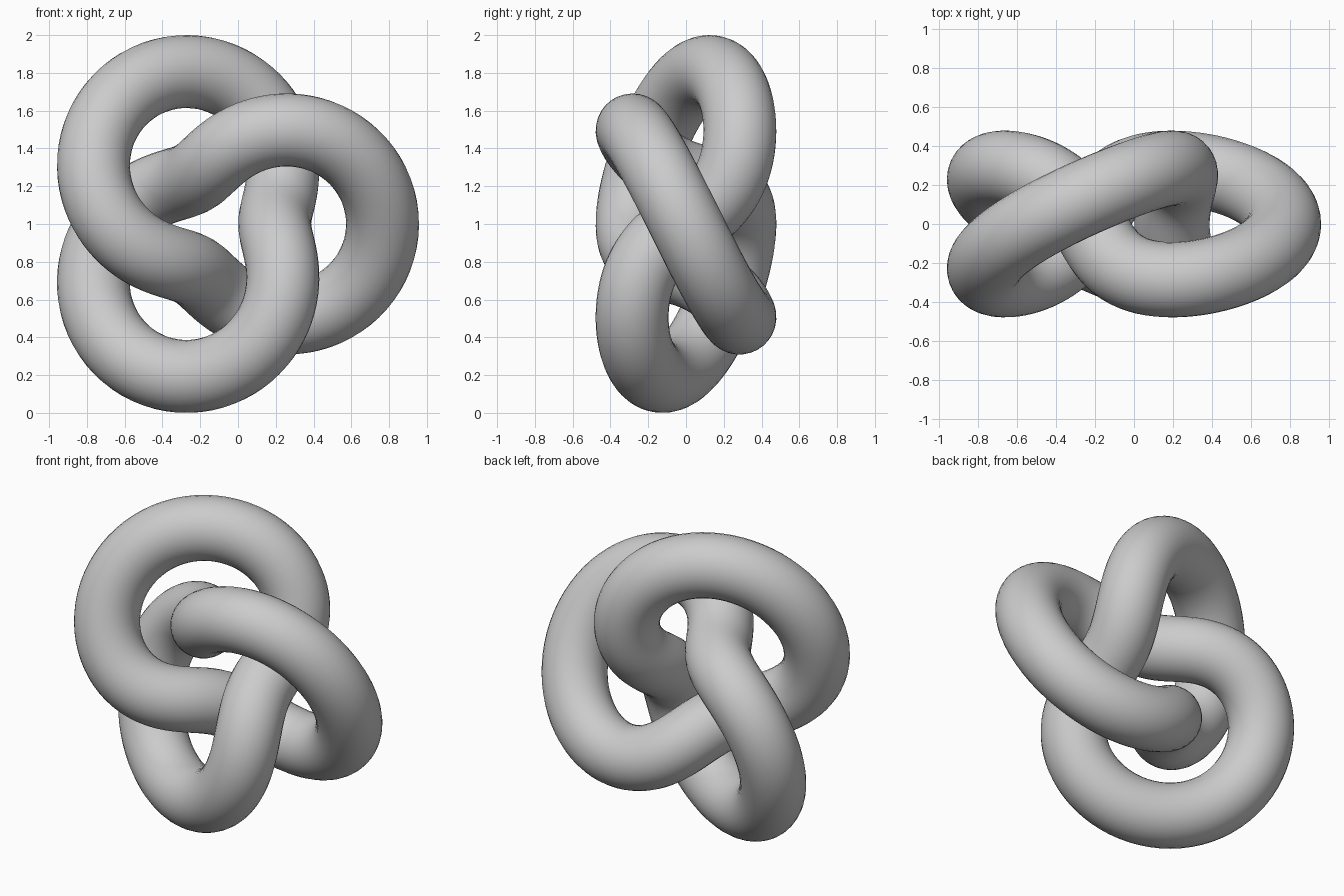
import bpy
from math import sin, cos, pi

default_cube = bpy.data.objects.get("Cube")
if default_cube:
    bpy.data.objects.remove(default_cube, do_unlink=True)

SCALE = 0.2853     # size of one knot unit
TUBE = 0.1932      # tube radius
OFFSET_X = -0.0907  # centres the bounding box
STEPS = 240


def knot_point(t):
    """Trefoil wound on a torus whose axis runs front to back."""
    ring = 2 + cos(3 * t)
    return (OFFSET_X + SCALE * ring * cos(2 * t),
            -SCALE * sin(3 * t),
            1 + SCALE * ring * sin(2 * t))


# Closed centre line with a round bevel
curve = bpy.data.curves.new("trefoil_knot", "CURVE")
curve.dimensions = "3D"
curve.bevel_depth = TUBE
curve.bevel_resolution = 14
spline = curve.splines.new("POLY")
spline.points.add(STEPS - 1)
for i, point in enumerate(spline.points):
    point.co = (*knot_point(2 * pi * i / STEPS), 1)
spline.use_cyclic_u = True

knot = bpy.data.objects.new("trefoil_knot", curve)
bpy.context.collection.objects.link(knot)

# Plain grey material
grey = bpy.data.materials.new("plain_grey")
grey.use_nodes = True
colour = (0.6, 0.6, 0.6, 1)
grey.diffuse_color = colour
grey.node_tree.nodes["Principled BSDF"].inputs["Base Color"].default_value = colour
curve.materials.append(grey)

# Turn the tube into a smooth mesh
bpy.ops.object.select_all(action="DESELECT")
knot.select_set(True)
bpy.context.view_layer.objects.active = knot
bpy.ops.object.convert(target="MESH")
bpy.ops.object.shade_smooth()
